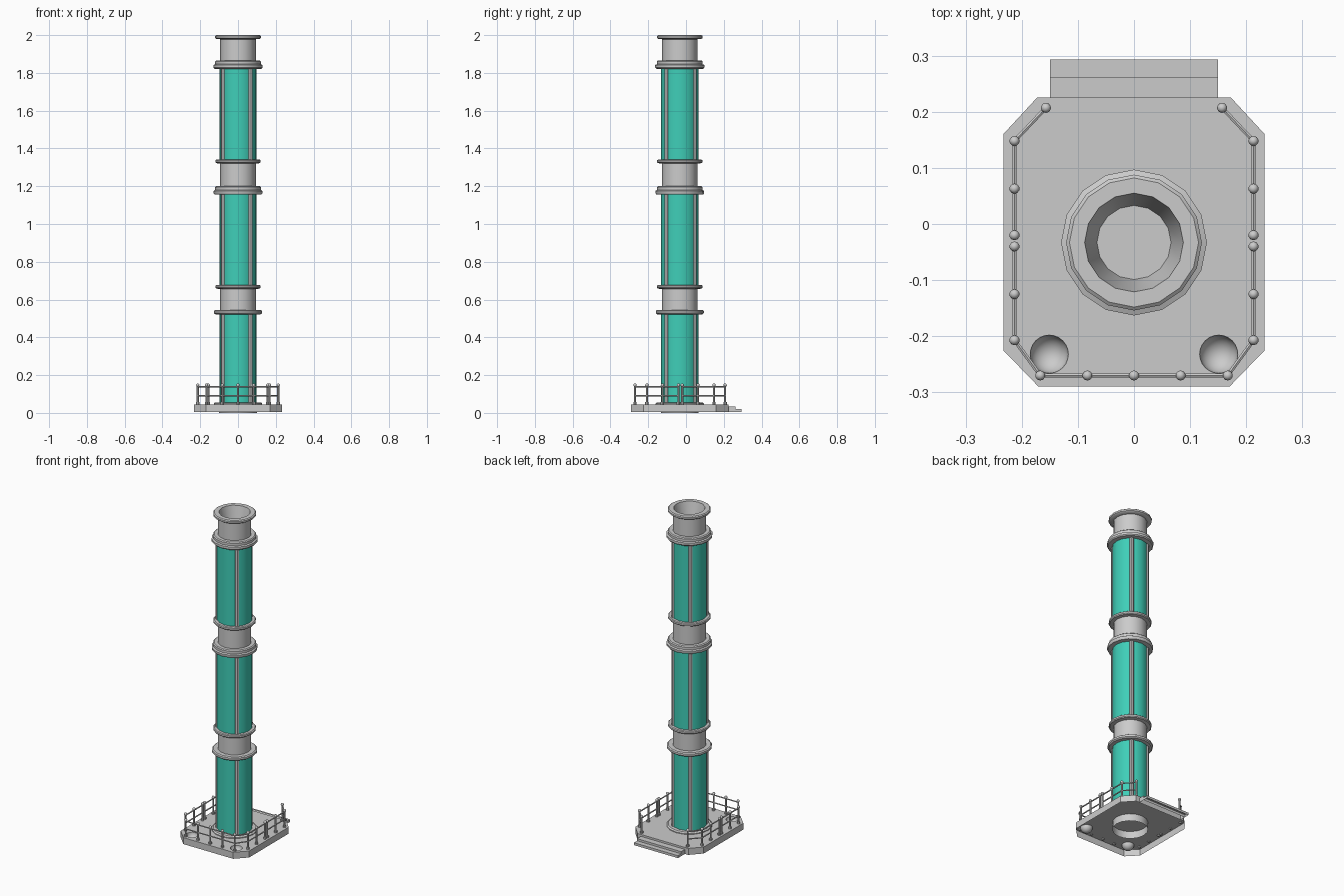
import bpy, bmesh, math
from mathutils import Vector

if "Cube" in bpy.data.objects:
    bpy.data.objects.remove(bpy.data.objects["Cube"])

CY = -0.033      # tower axis in y
DECK = 0.045     # deck height
N = 16           # sides of the tower

teal = bpy.data.materials.new("teal_panel")
teal.diffuse_color = (0.05, 0.62, 0.48, 1)
teal.use_nodes = True
teal.node_tree.nodes["Principled BSDF"].inputs["Base Color"].default_value = teal.diffuse_color


def finish(name, bm, mat=None, smooth=True):
    bmesh.ops.recalc_face_normals(bm, faces=bm.faces)
    me = bpy.data.meshes.new(name)
    bm.to_mesh(me)
    bm.free()
    ob = bpy.data.objects.new(name, me)
    bpy.context.collection.objects.link(ob)
    if mat:
        me.materials.append(mat)
    if smooth:
        bpy.ops.object.select_all(action='DESELECT')
        ob.select_set(True)
        bpy.context.view_layer.objects.active = ob
        bpy.ops.object.shade_smooth_by_angle(angle=math.radians(35))
    return ob


def lathe(name, profile, x=0, y=CY, n=N, mat=None):
    bm = bmesh.new()
    vs = [bm.verts.new((r, 0, z)) for r, z in profile]
    es = [bm.edges.new(p) for p in zip(vs, vs[1:])]
    bmesh.ops.spin(bm, geom=vs + es, cent=(0, 0, 0), axis=(0, 0, 1),
                   angle=2 * math.pi, steps=n, use_duplicate=False)
    bmesh.ops.remove_doubles(bm, verts=bm.verts, dist=1e-5)
    bmesh.ops.translate(bm, verts=bm.verts, vec=(x, y, 0))
    return finish(name, bm, mat)


def add_rod(bm, a, b, r, n=8):
    a, b = Vector(a), Vector(b)
    d = b - a
    m = d.to_track_quat('Z', 'Y').to_matrix().to_4x4()
    m.translation = (a + b) / 2
    bmesh.ops.create_cone(bm, cap_ends=True, segments=n, radius1=r, radius2=r,
                          depth=d.length, matrix=m)


def shell(name, outline, z0, z1):
    # open-bottomed slab
    bm = bmesh.new()
    f = bm.faces.new([bm.verts.new((x, y, z1)) for x, y in outline])
    low = bmesh.ops.extrude_edge_only(bm, edges=list(f.edges))['geom']
    bmesh.ops.translate(bm, verts=[v for v in low if isinstance(v, bmesh.types.BMVert)],
                        vec=(0, 0, z0 - z1))
    return finish(name, bm, smooth=False)


# deck with chamfered corners, hollow underneath, with two round openings
half = [(0.17, -0.29), (0.233, -0.225), (0.233, 0.16), (0.173, 0.225)]
deck = shell("deck", half + [(-x, y) for x, y in reversed(half)], 0.005, DECK)
bm = bmesh.new()
for s in (-1, 1):
    add_rod(bm, (s * 0.151, -0.232, 0.03), (s * 0.151, -0.232, 0.06), 0.034, 24)
cutter = finish("bowl_cutter", bm, smooth=False)
cutter.hide_render = True
cutter.hide_set(True)
# bowl openings are cut through the single-surface top
dm = deck.modifiers.new("openings", 'BOOLEAN')
dm.operation = 'DIFFERENCE'
dm.object = cutter
dm.solver = 'EXACT'
bpy.context.view_layer.update()
dg = bpy.context.evaluated_depsgraph_get()
cut = bpy.data.meshes.new_from_object(deck.evaluated_get(dg))
deck.modifiers.clear()
# keep only faces of the deck surface itself, dropping cutter walls
bm = bmesh.new()
bm.from_mesh(cut)
inner = [f for f in bm.faces if all(
    math.hypot(abs(v.co.x) - 0.151, v.co.y + 0.232) < 0.0345 for v in f.verts)]
bmesh.ops.delete(bm, geom=inner, context='FACES')
bm.to_mesh(deck.data)
bm.free()
bpy.data.objects.remove(cutter)

# round bowls sunk in the front corners
for s, side in ((-1, "left"), (1, "right")):
    lathe(side + "_bowl", [(0.034 * math.cos(i * math.pi / 12),
                            DECK - 0.034 * math.sin(i * math.pi / 12)) for i in range(7)],
          s * 0.151, -0.232, 24)

# entry steps at the back
for name, y0, y1, z in (("upper_step", 0.225, 0.262, 0.033), ("lower_step", 0.262, 0.293, 0.02)):
    shell(name, [(-0.15, y0), (0.15, y0), (0.15, y1), (-0.15, y1)], 0.005, z)

# tower base ring below the deck and flange above it
lathe("base_ring", [(0.1, 0), (0.1, DECK)])
lathe("base_flange", [(0.128, DECK), (0.128, 0.05), (0.12, 0.056), (0.095, 0.056)])

# grey necks with their flanges
lathe("lower_neck", [(0.09, 0.52), (0.12, 0.522), (0.127, 0.528), (0.127, 0.54), (0.12, 0.545),
                     (0.094, 0.545), (0.094, 0.655), (0.115, 0.658), (0.12, 0.663),
                     (0.12, 0.673), (0.115, 0.677), (0.09, 0.677)])
lathe("middle_neck", [(0.09, 1.155), (0.125, 1.157), (0.129, 1.163), (0.129, 1.175), (0.121, 1.18),
                      (0.121, 1.195), (0.115, 1.2), (0.094, 1.2), (0.094, 1.32), (0.115, 1.322),
                      (0.12, 1.327), (0.12, 1.337), (0.115, 1.341), (0.09, 1.341)])
lathe("top_neck", [(0.09, 1.82), (0.125, 1.822), (0.13, 1.828), (0.13, 1.842), (0.121, 1.846),
                   (0.121, 1.861), (0.115, 1.866), (0.094, 1.866), (0.094, 1.978), (0.115, 1.98),
                   (0.121, 1.985), (0.121, 1.995), (0.115, 2.0), (0.088, 2.0), (0.066, 1.9),
                   (0, 1.9)])

# teal tubes and the grey ribs along them
for name, z0, z1 in (("lower", 0.05, 0.525), ("middle", 0.67, 1.16), ("top", 1.335, 1.825)):
    lathe(name + "_tube", [(0.099, z0), (0.099, z1)], mat=teal)
    bm = bmesh.new()
    for deg in (-54, 43, 145, 219):
        a = math.radians(deg - 90)
        add_rod(bm, (0.093 * math.cos(a), CY + 0.093 * math.sin(a), z0),
                (0.093 * math.cos(a), CY + 0.093 * math.sin(a), z1), 0.0135)
    finish(name + "_ribs", bm)

# railing: a front run round the corners and a back run on each side
front = [(-0.213, -0.04), (-0.213, -0.125), (-0.213, -0.207), (-0.167, -0.27), (-0.083, -0.27),
         (0, -0.27), (0.083, -0.27), (0.167, -0.27), (0.213, -0.207), (0.213, -0.125),
         (0.213, -0.04)]
back = [(0.213, -0.02), (0.213, 0.063), (0.213, 0.148), (0.157, 0.207)]
runs = {"front_railing": front, "right_railing": back,
        "left_railing": [(-x, y) for x, y in back]}
for name, pts in runs.items():
    bm = bmesh.new()
    for x, y in pts:
        add_rod(bm, (x, y, 0.038), (x, y, 0.15), 0.0055)
        add_rod(bm, (x, y, DECK - 0.004), (x, y, DECK + 0.012), 0.009)
        ball = bmesh.ops.create_uvsphere(bm, u_segments=10, v_segments=6, radius=0.009)['verts']
        bmesh.ops.translate(bm, verts=ball, vec=(x, y, 0.147))
    for p, q in zip(pts, pts[1:]):
        for z in (0.092, 0.139):
            add_rod(bm, (*p, z), (*q, z), 0.004, 6)
    finish(name, bm)
